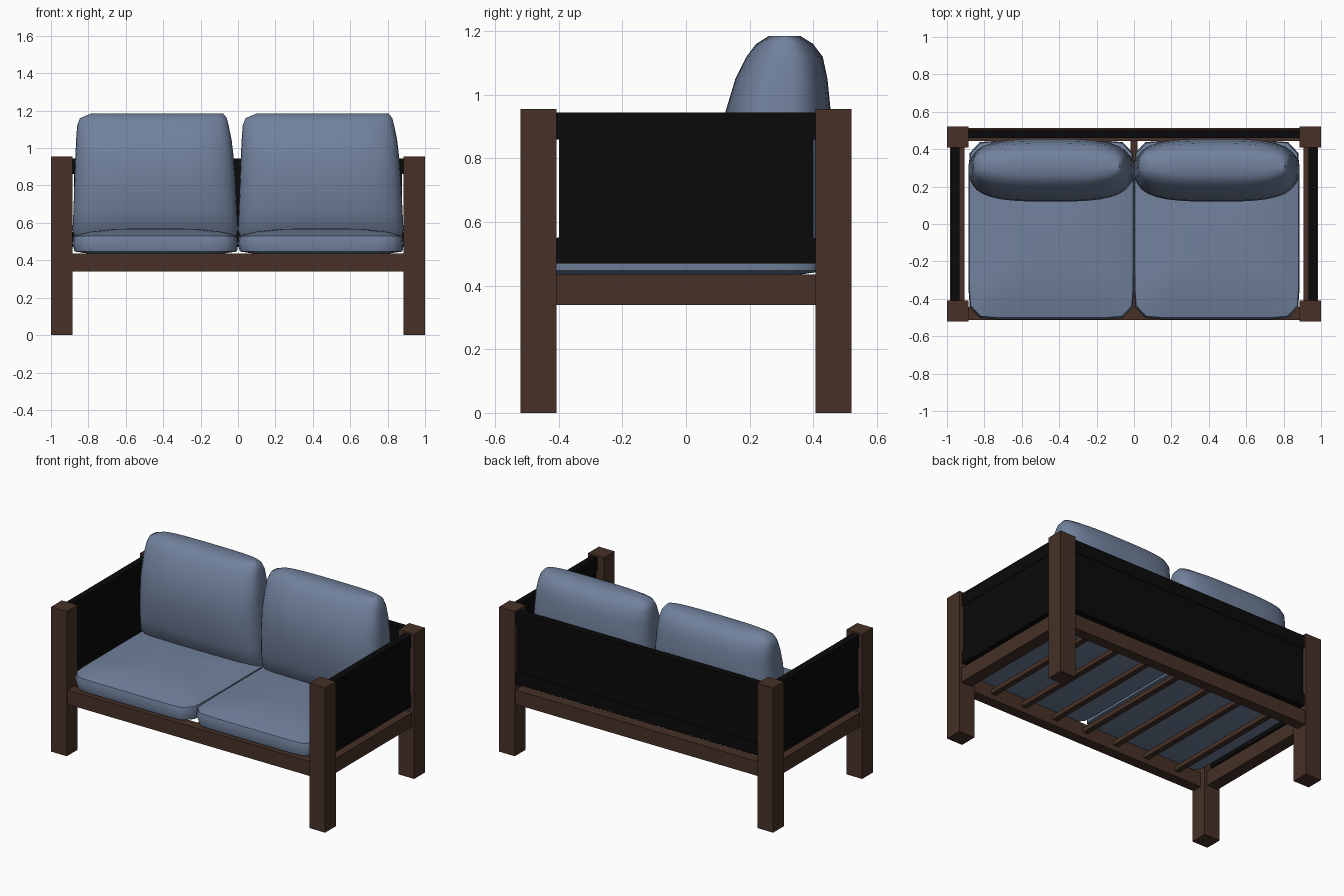
import bpy, bmesh, math

cube = bpy.data.objects.get("Cube")
if cube:
    bpy.data.objects.remove(cube)


def material(name, rgb):
    mat = bpy.data.materials.new(name)
    mat.use_nodes = True
    mat.diffuse_color = (*rgb, 1)
    bsdf = next(n for n in mat.node_tree.nodes if n.type == "BSDF_PRINCIPLED")
    bsdf.inputs["Base Color"].default_value = (*rgb, 1)
    bsdf.inputs["Roughness"].default_value = 0.8
    return mat


wood = material("dark brown wood", (0.061, 0.030, 0.020))
sling = material("black fabric", (0.003, 0.003, 0.003))
cloth = material("slate blue fabric", (0.165, 0.22, 0.335))


def finish(name, bm, mat):
    bmesh.ops.recalc_face_normals(bm, faces=bm.faces)
    mesh = bpy.data.meshes.new(name)
    bm.to_mesh(mesh)
    bm.free()
    mesh.materials.append(mat)
    obj = bpy.data.objects.new(name, mesh)
    bpy.context.collection.objects.link(obj)
    return obj


def box(name, x, y, z, mat):
    """Box spanning the (low, high) range on each axis."""
    bm = bmesh.new()
    bmesh.ops.create_cube(bm, size=1)
    for v in bm.verts:
        v.co = [r[0] + (c + 0.5) * (r[1] - r[0]) for c, r in zip(v.co, (x, y, z))]
    return finish(name, bm, mat)


def cushion(name, rows, power, shift, sides=48):
    """Loft of rounded-square rings; each row is z, x low, x high, y low, y high."""
    bm = bmesh.new()
    rings = []
    for z, x0, x1, y0, y1 in rows:
        ring = []
        for i in range(sides):
            a = math.tau * (i + 0.5) / sides
            c, s = math.cos(a), math.sin(a)
            r = (abs(c) ** power + abs(s) ** power) ** (-1 / power)
            ring.append(bm.verts.new(((x0 + x1) / 2 + r * c * (x1 - x0) / 2 + shift,
                                      (y0 + y1) / 2 + r * s * (y1 - y0) / 2, z)))
        rings.append(ring)
    for a, b in zip(rings, rings[1:]):
        for i in range(sides):
            j = (i + 1) % sides
            bm.faces.new((a[i], a[j], b[j], b[i]))
    bm.faces.new(rings[0])
    bm.faces.new(rings[-1])
    obj = finish(name, bm, cloth)
    bpy.ops.object.select_all(action="DESELECT")
    obj.select_set(True)
    bpy.context.view_layer.objects.active = obj
    bpy.ops.object.shade_smooth_by_angle(angle=math.radians(50))


def span(side, a, b):
    return tuple(sorted((side * a, side * b)))


# Corner posts
for sx, sxn in ((1, "left"), (-1, "right")):
    for sy, syn in ((-1, "front"), (1, "back")):
        box(f"{syn}_{sxn}_leg", span(sx, 0.885, 1), span(sy, 0.408, 0.52), (0, 0.955), wood)

# Seat rails
rail_z = (0.34, 0.435)
for s, name in ((-1, "front"), (1, "back")):
    box(f"{name}_rail", (-0.885, 0.885), span(s, 0.445, 0.513), rail_z, wood)
for s, name in ((1, "left"), (-1, "right")):
    box(f"{name}_rail", span(s, 0.905, 0.985), (-0.408, 0.408), rail_z, wood)

# Slats under the seat
for i in range(7):
    x = (i - 3) * 0.235
    box(f"slat_{i + 1}", (x - 0.018, x + 0.018), (-0.45, 0.45), (0.375, 0.405), wood)

# Fabric panels: a sheet with thicker sleeves at the top and bottom
for part, z, trim, gap in (("lower_sleeve", (0.47, 0.55), 0, 0),
                           ("sheet", (0.55, 0.86), 0.004, 0.008),
                           ("upper_sleeve", (0.86, 0.945), 0, 0)):
    for s, name in ((1, "left"), (-1, "right")):
        box(f"{name}_arm_{part}", span(s, 0.932 + trim, 0.978 - trim),
            (-0.408 + gap, 0.408 - gap), z, sling)
    box(f"back_{part}", (-0.885 + gap, 0.885 - gap), (0.46 + trim, 0.506 - trim), z, sling)

# Seat and back cushions, the same pair repeated across the width
seat_rows = [(0.425, 0.25, 0.65, -0.25, 0.20), (0.435, 0.09, 0.80, -0.44, 0.36),
             (0.447, 0.01, 0.88, -0.50, 0.44), (0.49, 0.0, 0.885, -0.51, 0.445),
             (0.53, 0.005, 0.88, -0.50, 0.44), (0.552, 0.09, 0.80, -0.40, 0.33),
             (0.567, 0.22, 0.67, -0.28, 0.15), (0.57, 0.35, 0.54, -0.17, 0.0)]
back_rows = [(0.51, 0.02, 0.87, 0.21, 0.39), (0.56, 0.0, 0.885, 0.165, 0.42),
             (0.66, 0.005, 0.88, 0.135, 0.44), (0.82, 0.01, 0.872, 0.12, 0.455),
             (0.95, 0.015, 0.862, 0.125, 0.455), (1.05, 0.02, 0.85, 0.155, 0.445),
             (1.12, 0.025, 0.835, 0.19, 0.43), (1.16, 0.04, 0.825, 0.22, 0.40),
             (1.185, 0.10, 0.805, 0.26, 0.36)]
for shift, name in ((0, "left"), (-0.885, "right")):
    cushion(f"{name}_seat_cushion", seat_rows, 12, shift)
    cushion(f"{name}_back_cushion", back_rows, 3.2, shift)
